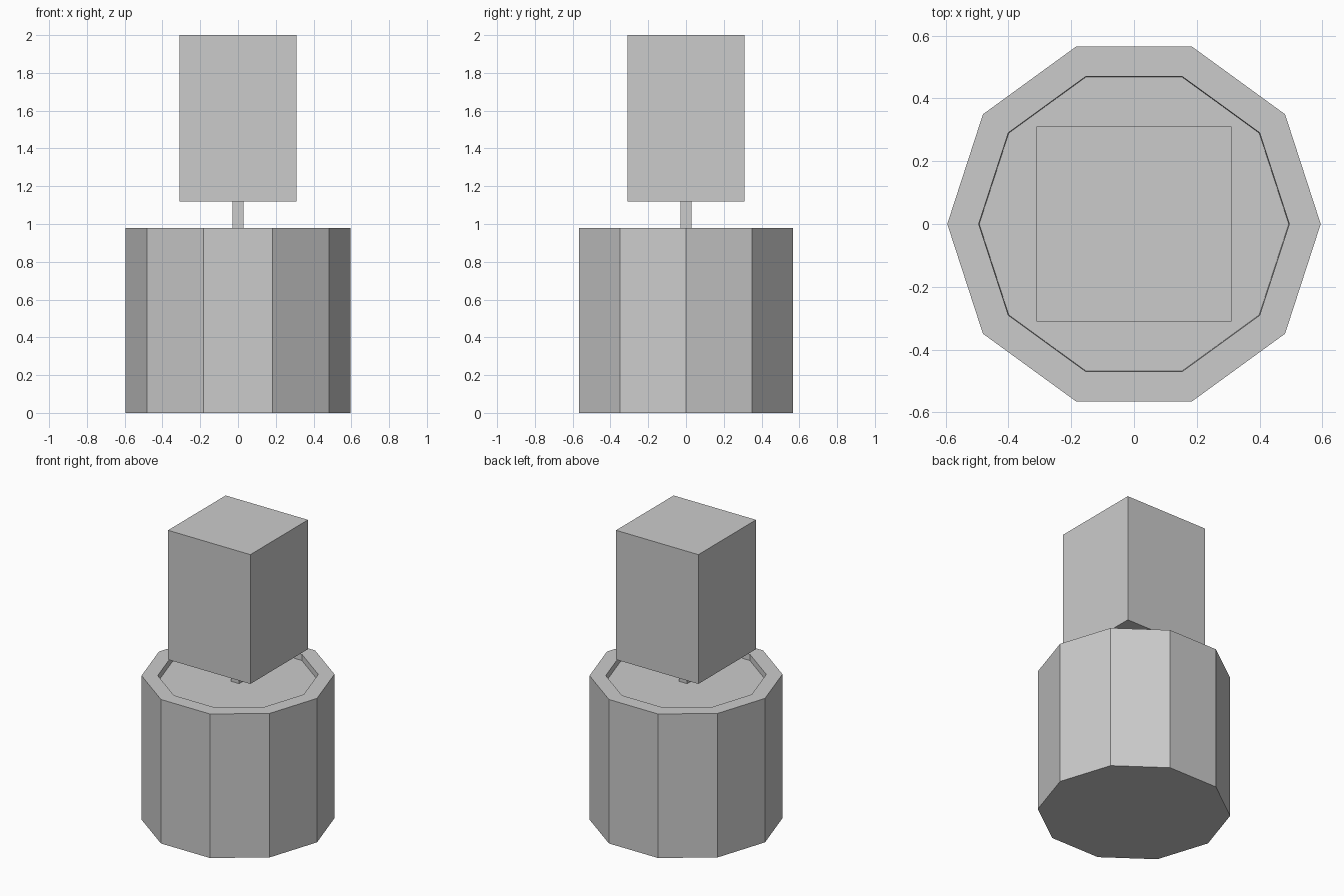
import bpy, bmesh, math

if "Cube" in bpy.data.objects:
    bpy.data.objects.remove(bpy.data.objects["Cube"])

SIDES = 10


def finish(name, bm):
    bmesh.ops.recalc_face_normals(bm, faces=bm.faces)
    mesh = bpy.data.meshes.new(name)
    bm.to_mesh(mesh)
    bm.free()
    obj = bpy.data.objects.new(name, mesh)
    bpy.context.collection.objects.link(obj)
    return obj


def lathe(name, profile):
    """Closed ten-sided solid through (radius, z) rings, capped at both ends."""
    bm = bmesh.new()
    rings = [[bm.verts.new((r * math.cos(2 * math.pi * i / SIDES),
                            r * math.sin(2 * math.pi * i / SIDES), z))
              for i in range(SIDES)] for r, z in profile]
    for a, b in zip(rings, rings[1:]):
        for i in range(SIDES):
            j = (i + 1) % SIDES
            bm.faces.new((a[i], a[j], b[j], b[i]))
    bm.faces.new(rings[0])
    bm.faces.new(rings[-1])
    return finish(name, bm)


def block(name, half, z0, z1):
    """Square upright block centred on the z axis."""
    bm = bmesh.new()
    bmesh.ops.create_cube(bm, size=1)
    for v in bm.verts:
        v.co.x *= 2 * half
        v.co.y *= 2 * half
        v.co.z = z1 if v.co.z > 0 else z0
    return finish(name, bm)


# Pot with a flat rim; the recessed last ring is capped as the soil surface
lathe("pot_with_soil", [(0.595, 0), (0.595, 0.98), (0.495, 0.98), (0.493, 0.94)])

# Thin square trunk rising from the soil
block("trunk", 0.03, 0.94, 1.12)

# Clipped box-shaped foliage
block("foliage", 0.31, 1.12, 2.0)
